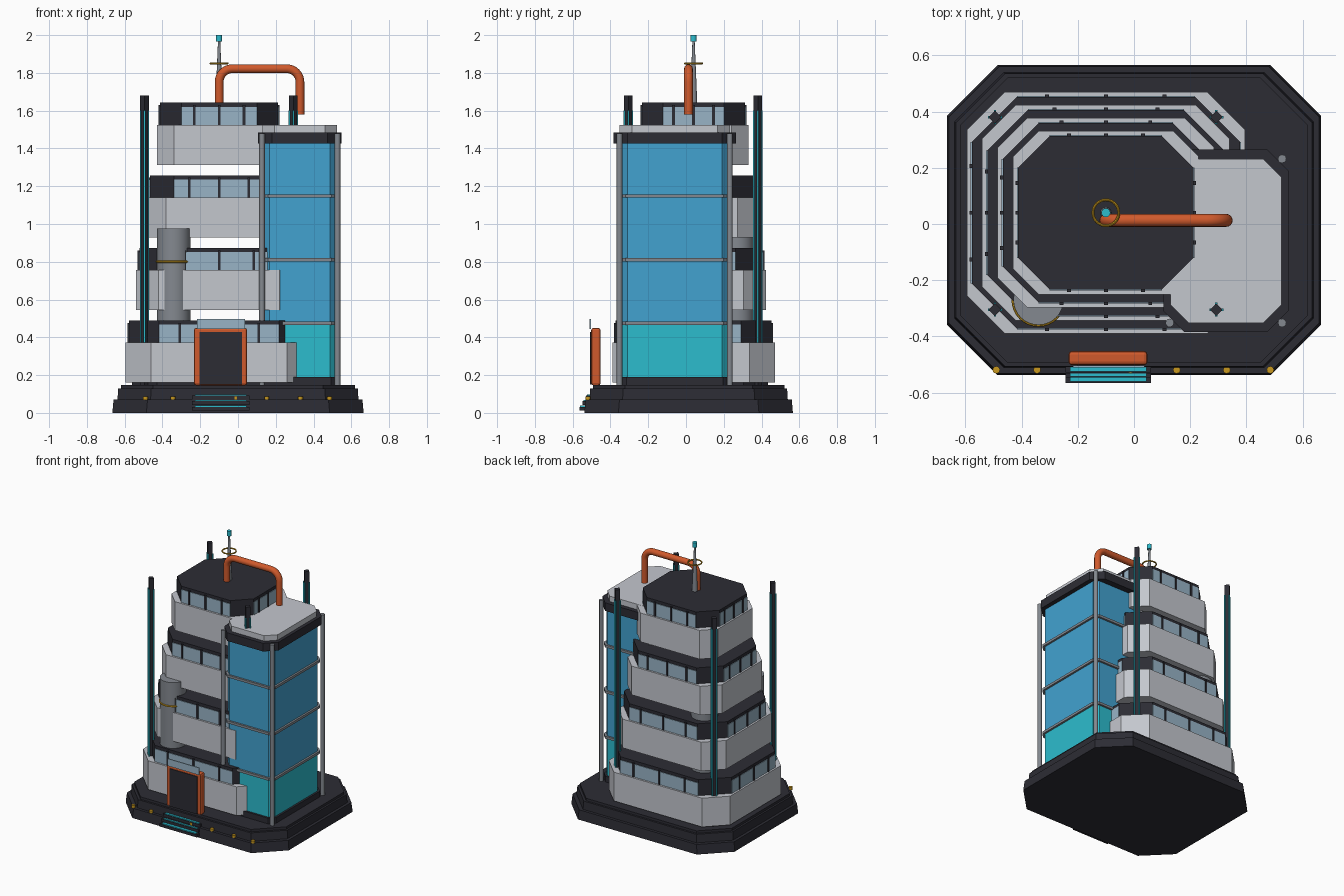
import bpy, bmesh, math
from mathutils import Matrix, Vector

if "Cube" in bpy.data.objects:
    bpy.data.objects.remove(bpy.data.objects["Cube"])


def mat(name, r, g, b):
    m = bpy.data.materials.new(name)
    lin = [((c / 255 + 0.055) / 1.055) ** 2.4 for c in (r, g, b)]
    m.diffuse_color = (*lin, 1)
    m.use_nodes = True
    m.node_tree.nodes["Principled BSDF"].inputs["Base Color"].default_value = m.diffuse_color
    return m


DARK = mat("charcoal", 44, 44, 52)
WHITE = mat("pale_panel", 196, 199, 206)
WINDOW = mat("window_blue", 152, 180, 198)
GLASS = mat("glass_blue", 66, 162, 208)
TEAL = mat("teal_glow", 44, 188, 206)
GREY = mat("steel_grey", 132, 137, 144)
ORANGE = mat("orange", 208, 90, 44)
YELLOW = mat("amber", 200, 152, 30)


def finish(name, bm, m):
    bmesh.ops.recalc_face_normals(bm, faces=bm.faces)
    me = bpy.data.meshes.new(name)
    bm.to_mesh(me)
    bm.free()
    me.materials.append(m)
    ob = bpy.data.objects.new(name, me)
    bpy.context.collection.objects.link(ob)
    return ob


def prism(name, cx, cy, hx, hy, ch, z0, z1, m, taper=0.0):
    """Chamfered rectangle extruded upwards."""
    bm = bmesh.new()
    rings = []
    for z, t in ((z0, 0), (z1, taper)):
        a, b = hx - t, hy - t
        pts = [(a, ch - b), (a, b - ch), (a - ch, b), (ch - a, b),
               (-a, b - ch), (-a, ch - b), (ch - a, -b), (a - ch, -b)]
        rings.append([bm.verts.new((cx + x, cy + y, z)) for x, y in pts])
    lo, hi = rings
    bm.faces.new(lo)
    bm.faces.new(hi)
    for i in range(8):
        j = (i + 1) % 8
        bm.faces.new((lo[i], lo[j], hi[j], hi[i]))
    return finish(name, bm, m)


def box(name, x0, x1, y0, y1, z0, z1, m, rot=0):
    bm = bmesh.new()
    bmesh.ops.create_cube(bm, size=1)
    c = Vector(((x0 + x1) / 2, (y0 + y1) / 2, (z0 + z1) / 2))
    bm.transform(Matrix.Translation(c) @ Matrix.Rotation(rot, 4, 'Z')
                 @ Matrix.Diagonal((x1 - x0, y1 - y0, z1 - z0, 1)))
    return finish(name, bm, m)


def smooth(ob):
    bpy.ops.object.select_all(action='DESELECT')
    ob.select_set(True)
    bpy.context.view_layer.objects.active = ob
    bpy.ops.object.shade_smooth_by_angle(angle=math.radians(40))


def rod(name, x, y, z0, z1, r, m, r2=None, n=16):
    bm = bmesh.new()
    bmesh.ops.create_cone(bm, cap_ends=True, segments=n, radius1=r,
                          radius2=r if r2 is None else r2, depth=z1 - z0)
    bm.transform(Matrix.Translation((x, y, (z0 + z1) / 2)))
    ob = finish(name, bm, m)
    smooth(ob)
    return ob


def ring(name, x, y, z, R, r, m):
    bpy.ops.mesh.primitive_torus_add(location=(x, y, z), major_radius=R, minor_radius=r,
                                     major_segments=32, minor_segments=8)
    ob = bpy.context.object
    ob.name = name
    ob.data.materials.append(m)
    smooth(ob)


# stepped base
prism("base_lower", 0, 0.014, 0.665, 0.552, 0.18, 0, 0.07, DARK, 0.006)
prism("base_middle", 0, 0.014, 0.638, 0.525, 0.175, 0.07, 0.13, DARK, 0.004)
prism("base_top", 0, 0.014, 0.62, 0.507, 0.17, 0.13, 0.148, DARK)

# four setback tiers: pale parapet, dark storey, window strips with mullions
CX, CY = -0.1, 0.04
for i in range(4):
    z = 0.16 + 0.384 * i
    hx, hy = 0.495 - 0.055 * i, 0.43 - 0.0465 * i
    prism(f"tier_band_{i}", CX, CY, hx, hy, 0.135 - 0.015 * i, z, z + 0.212, WHITE)
    bx, by, ch = hx - 0.018, hy - 0.018, 0.16 - 0.016 * i
    prism(f"tier_storey_{i}", CX, CY, bx, by, ch, z + 0.2, z + 0.33, DARK)
    lx, ly = bx - ch, by - ch
    w0, w1 = z + 0.212, z + 0.307
    for s in (-1, 1):
        y, x = CY + s * by, CX + s * bx
        box(f"window_strip_y_{i}", CX - lx, CX + lx, y - 0.004, y + 0.004, w0, w1, WINDOW)
        box(f"window_strip_x_{i}", x - 0.004, x + 0.004, CY - ly, CY + ly, w0, w1, WINDOW)
        for k in (-0.66, 0, 0.66):
            u, v = CX + k * lx, CY + k * ly
            box(f"mullion_y_{i}", u - 0.007, u + 0.007, y - 0.009, y + 0.009, w0, w1 + 0.01, DARK)
            box(f"mullion_x_{i}", x - 0.009, x + 0.009, v - 0.007, v + 0.007, w0, w1 + 0.01, DARK)

# foundation under the first tier
prism("tier_plinth", CX, CY, 0.46, 0.395, 0.13, 0.14, 0.17, DARK)

# glass tower
TX, TY = 0.327, -0.06
prism("tower_foot", TX, TY, 0.205, 0.295, 0.04, 0.14, 0.19, DARK)
prism("tower_glass_lower", TX, TY, 0.19, 0.28, 0.03, 0.19, 0.475, TEAL)
prism("tower_glass_upper", TX, TY, 0.19, 0.28, 0.03, 0.475, 1.43, GLASS)
prism("tower_collar", TX, TY, 0.222, 0.325, 0.075, 1.425, 1.485, DARK)
prism("tower_roof", TX, TY, 0.198, 0.292, 0.065, 1.485, 1.525, WHITE)
for z in (0.475, 0.81, 1.148):
    prism("tower_rail", TX, TY, 0.204, 0.294, 0.035, z - 0.009, z + 0.009, GREY)
for sx in (-1, 1):
    for sy in (-1, 1):
        rod("tower_post", TX + sx * 0.2, TY + sy * 0.292, 0.145, 1.48, 0.015, GREY, n=12)

# corner masts with glowing edge strips
for x in (-0.495, 0.293):
    for y in (-0.305, 0.38):
        box("mast", x - 0.016, x + 0.016, y - 0.016, y + 0.016, 0.14, 1.68, DARK, math.pi / 4)
        for dx, dy in ((1, 0), (-1, 0), (0, 1), (0, -1)):
            u, v = x + dx * 0.021, y + dy * 0.021
            box("mast_glow", u - 0.004, u + 0.004, v - 0.004, v + 0.004, 0.2, 1.6, TEAL)

# service cylinders front and back
for y in (-0.27, 0.27):
    rod("service_tank", -0.34, y, 0.16, 0.975, 0.089, GREY, n=32)
ring("tank_band", -0.34, -0.27, 0.8, 0.09, 0.006, YELLOW)

# entrance portal
frame = box("portal_frame", -0.233, 0.048, -0.502, -0.452, 0.145, 0.45, ORANGE)
bev = frame.modifiers.new("bevel", 'BEVEL')
bev.width = 0.012
bev.segments = 2
box("portal_door", -0.203, 0.02, -0.507, -0.499, 0.15, 0.427, DARK)
box("portal_sign_plate", -0.217, 0.038, -0.51, -0.503, 0.445, 0.498, WINDOW)

# entrance steps with glowing nosings
for k in range(3):
    y, z = -0.565 + 0.018 * k, 0.012 + 0.03 * k
    box("step", -0.243, 0.06, y, -0.5, z, z + 0.02, DARK)
    box("step_glow", -0.228, 0.045, y + 0.004, -0.5, z + 0.02, z + 0.026, TEAL)

# base lamps
for x in (-0.49, -0.345, -0.012, 0.152, 0.33, 0.485):
    rod("base_lamp", x, -0.519, 0.068, 0.088, 0.013, YELLOW, n=12)

# roof pipe, bent through two rounded corners
x0, x1, zt, R = -0.1, 0.328, 1.822, 0.07
path = [(x0, 1.58)]
path += [(x0 + R - R * math.cos(a), zt - R + R * math.sin(a))
         for a in (k * math.pi / 16 for k in range(9))]
path += [(x1 - R + R * math.sin(a), zt - R + R * math.cos(a))
         for a in (k * math.pi / 16 for k in range(9))]
path += [(x1, 1.58)]
bm = bmesh.new()
loops = []
for i, (x, z) in enumerate(path):
    p, q = path[max(i - 1, 0)], path[min(i + 1, len(path) - 1)]
    t = Vector((q[0] - p[0], 0, q[1] - p[1])).normalized()
    side, yv = Vector((-t.z, 0, t.x)), Vector((0, 1, 0))
    loops.append([bm.verts.new(Vector((x, 0.013, z)) + 0.023 * (
        side * math.cos(a) + yv * math.sin(a)))
        for a in (k * math.pi / 8 for k in range(16))])
for A, B in zip(loops, loops[1:]):
    for k in range(16):
        bm.faces.new((A[k], A[(k + 1) % 16], B[(k + 1) % 16], B[k]))
bm.faces.new(loops[0])
bm.faces.new(loops[-1])
smooth(finish("roof_pipe", bm, ORANGE))

# antenna
rod("antenna_mast", CX, CY, 1.63, 1.97, 0.02, GREY, 0.006)
rod("antenna_beacon", CX, CY, 1.965, 2.0, 0.016, TEAL)
ring("antenna_ring", CX, CY, 1.85, 0.046, 0.005, YELLOW)
